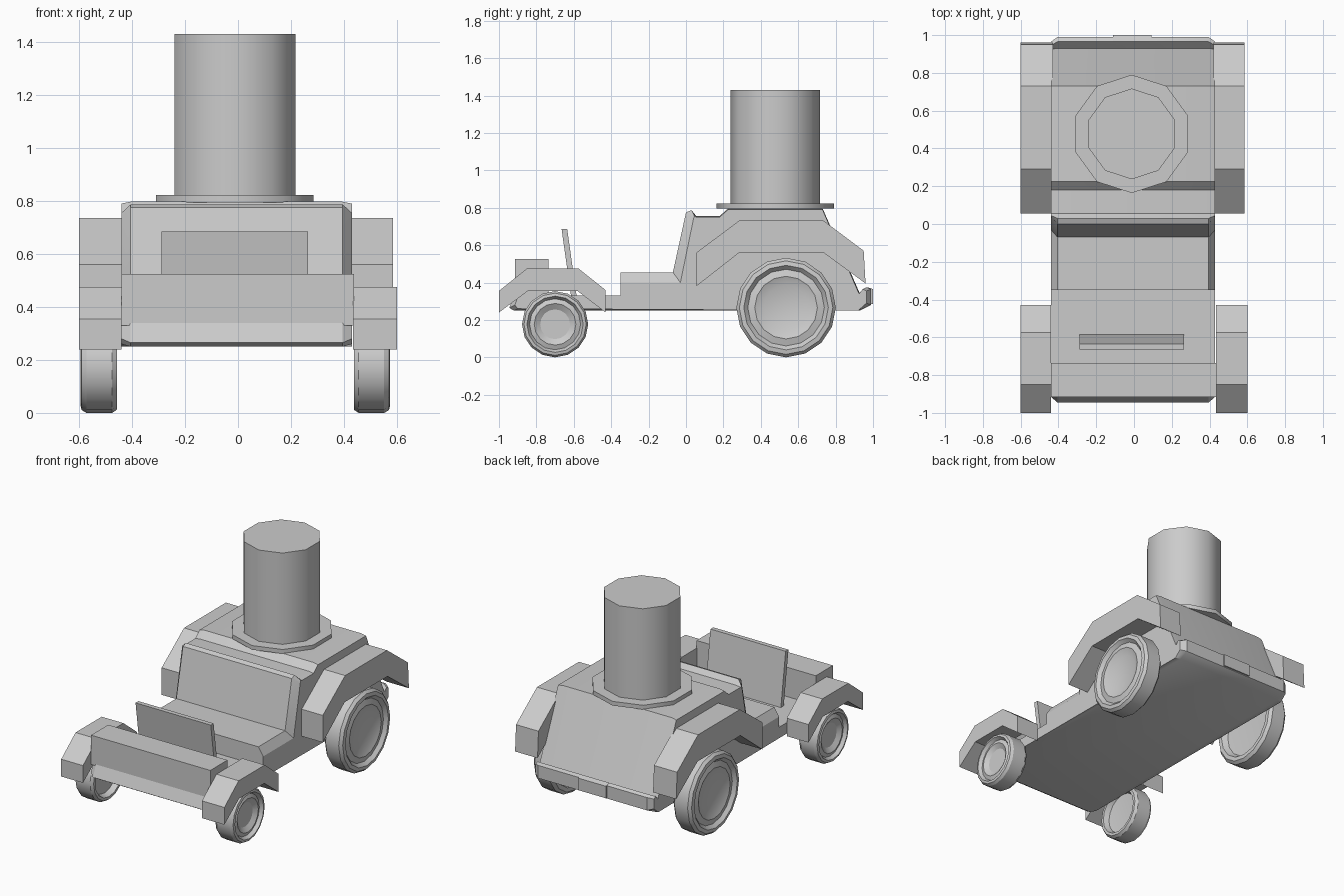
import bpy, bmesh, math
from mathutils import Matrix

if "Cube" in bpy.data.objects:
    bpy.data.objects.remove(bpy.data.objects["Cube"])


def finish(name, bm, smooth=None):
    bmesh.ops.recalc_face_normals(bm, faces=bm.faces)
    me = bpy.data.meshes.new(name)
    bm.to_mesh(me)
    bm.free()
    ob = bpy.data.objects.new(name, me)
    bpy.context.collection.objects.link(ob)
    if smooth:
        bpy.ops.object.select_all(action='DESELECT')
        ob.select_set(True)
        bpy.context.view_layer.objects.active = ob
        bpy.ops.object.shade_smooth_by_angle(angle=math.radians(smooth))
    return ob


def loft(name, sections, smooth=None):
    """Join side profiles (x, [(y, z)...]) across the width and cap both ends."""
    bm = bmesh.new()
    rings = [[bm.verts.new((x, y, z)) for y, z in prof] for x, prof in sections]
    n = len(rings[0])
    for a, b in zip(rings, rings[1:]):
        for i in range(n):
            j = (i + 1) % n
            bm.faces.new((a[i], a[j], b[j], b[i]))
    bm.faces.new(rings[0])
    bm.faces.new(rings[-1])
    return finish(name, bm, smooth)


def decagon(name, radius, z0, z1):
    bm = bmesh.new()
    bmesh.ops.create_cone(bm, cap_ends=True, segments=10, radius1=radius, radius2=radius,
                          depth=z1 - z0,
                          matrix=Matrix.Translation((-0.012, 0.477, (z0 + z1) / 2)))
    return finish(name, bm, 40)


def wheel(name, side, x_in, y, R):
    """Lathe a tyre and rim section of (distance outward, radius fraction)."""
    sec = [(0.04, 0.45), (0.035, 0.75), (0.0, 0.83), (0.0, 0.93), (0.018, 1.0),
           (0.115, 1.0), (0.133, 0.94), (0.137, 0.85), (0.115, 0.77),
           (0.125, 0.63), (0.105, 0.45)]
    bm = bmesh.new()
    N = 16
    rings = []
    for d, f in sec:
        rings.append([bm.verts.new((x_in + side * d,
                                    y + R * f * math.cos(2 * math.pi * k / N),
                                    R + R * f * math.sin(2 * math.pi * k / N)))
                      for k in range(N)])
    for a, b in zip(rings, rings[1:]):
        for k in range(N):
            j = (k + 1) % N
            bm.faces.new((a[k], a[j], b[j], b[k]))
    bm.faces.new(rings[0])
    bm.faces.new(rings[-1])
    return finish(name, bm, 30)


# Body: floor, bench, backrest, rear deck, sloping tail and rear lip
mid = [(-0.92, .25), (-0.945, .265), (-0.905, .365), (-0.885, .33), (-0.35, .33),
       (-0.35, .455), (-0.07, .455), (0.0, .775), (.03, .787), (.055, .755),
       (.18, .755), (.225, .797), (.73, .797), (.93, .34), (.965, .375),
       (.99, .365), (.99, .28), (.93, .25)]
edge = [(-0.90, .26), (-0.915, .28), (-0.89, .345), (-0.88, .33), (-0.35, .33),
        (-0.35, .40), (-0.03, .40), (0.04, .74), (.045, .755), (.055, .75),
        (.18, .75), (.225, .79), (.73, .79), (.925, .34), (.945, .365),
        (.965, .355), (.965, .29), (.92, .25)]
loft("body", [(-0.44, edge), (-0.405, mid), (0.395, mid), (0.43, edge)], 30)

# Front hood box
hood = [(-0.915, .33), (-0.735, .33), (-0.735, .525), (-0.915, .525)]
loft("hood_box", [(-0.44, hood), (0.437, hood)])

# Leaning dash panel
dash = [(-0.615, .33), (-0.585, .33), (-0.635, .685), (-0.665, .685)]
loft("dash_panel", [(-0.288, dash), (0.265, dash)])

# Small plate on the tail
plate = [(.96, .285), (1.0, .285), (1.0, .365), (.97, .375)]
loft("tail_plate", [(-0.112, plate), (0.092, plate)])

# Fenders: thick angular arches
front_f = [(-1.0, .24), (-1.0, .355), (-0.85, .475), (-0.575, .475), (-0.43, .36),
           (-0.43, .24), (-0.58, .355), (-0.845, .355)]
rear_f = [(.055, .38), (.055, .56), (.29, .735), (.73, .735), (.95, .57),
          (.96, .395), (.735, .56), (.285, .56)]
for tag, prof, spans in (("front", front_f, ((-0.6, -0.44), (0.435, 0.6))),
                         ("rear", rear_f, ((-0.6, -0.43), (0.42, 0.585)))):
    for side, (a, b) in zip(("left", "right"), spans):
        loft(f"{tag}_fender_{side}", [(a, prof), (b, prof)])

# Wheels
for tag, y, R in (("front", -0.70, .177), ("rear", 0.535, .266)):
    wheel(f"{tag}_wheel_left", -1, -0.457, y, R)
    wheel(f"{tag}_wheel_right", 1, 0.437, y, R)

# Column and its base flange on the deck
decagon("column_flange", 0.313, 0.795, 0.823)
decagon("column", 0.24, 0.82, 1.43)
